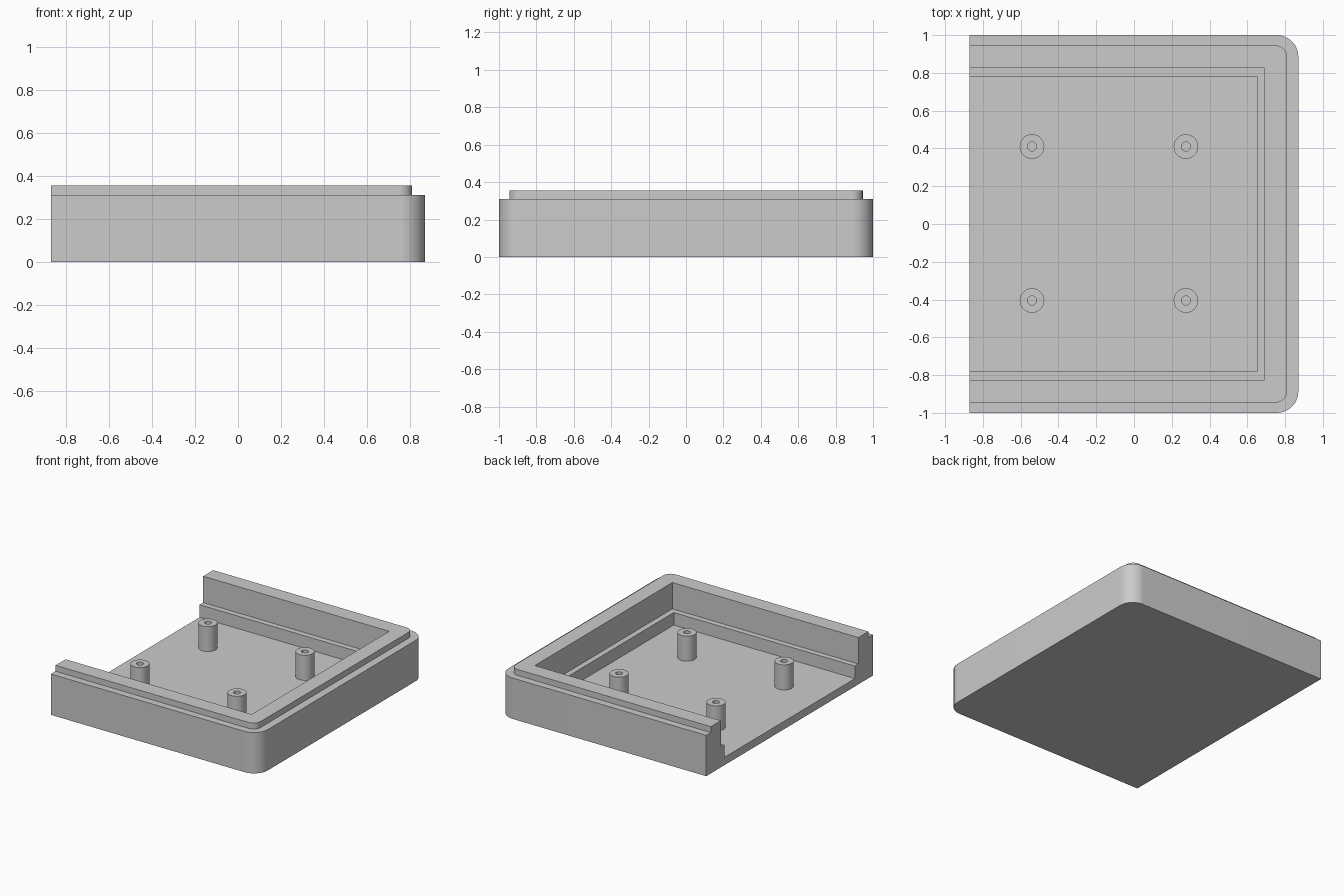
import bpy
import bmesh
from math import sin, cos, pi, radians

if "Cube" in bpy.data.objects:
    bpy.data.objects.remove(bpy.data.objects["Cube"], do_unlink=True)

grey = bpy.data.materials.new("plain_grey")
grey.use_nodes = True
grey.diffuse_color = (0.6, 0.6, 0.6, 1)
grey.node_tree.nodes["Principled BSDF"].inputs["Base Color"].default_value = (0.6, 0.6, 0.6, 1)

OPEN_X = -0.87    # open end of the tray
FLOOR, LEDGE, RIM, LIP = 0.06, 0.155, 0.31, 0.355


def loft(name, sections):
    """Closed solid through a list of (outline, height) sections."""
    bm = bmesh.new()
    rings = [[bm.verts.new((x, y, z)) for x, y in outline] for outline, z in sections]
    n = len(rings[0])
    for low, high in zip(rings, rings[1:]):
        for i in range(n):
            j = (i + 1) % n
            bm.faces.new((low[i], low[j], high[j], high[i]))
    bm.faces.new(rings[0][::-1])
    bm.faces.new(rings[-1])
    bmesh.ops.recalc_face_normals(bm, faces=bm.faces)
    mesh = bpy.data.meshes.new(name)
    bm.to_mesh(mesh)
    bm.free()
    mesh.materials.append(grey)
    obj = bpy.data.objects.new(name, mesh)
    bpy.context.collection.objects.link(obj)
    return obj


def activate(obj):
    bpy.ops.object.select_all(action='DESELECT')
    obj.select_set(True)
    bpy.context.view_layer.objects.active = obj


def rectangle(x0, x1, y):
    return [(x0, -y), (x1, -y), (x1, y), (x0, y)]


def rounded_end(x0, x1, y, r, steps=14):
    """Rectangle whose two corners on the +x side are rounded."""
    arc = [(x1 - r + r * sin(a), y - r + r * cos(a))
           for a in (i * pi / 2 / steps for i in range(steps + 1))]
    return [(x0, y)] + arc + [(px, -py) for px, py in reversed(arc)] + [(x0, -y)]


def circle(cx, cy, r, n=40):
    return [(cx + r * cos(2 * pi * i / n), cy + r * sin(2 * pi * i / n)) for i in range(n)]


def cut(obj, cutter):
    mod = obj.modifiers.new("cut", 'BOOLEAN')
    mod.operation = 'DIFFERENCE'
    mod.solver = 'EXACT'
    mod.object = cutter
    activate(obj)
    bpy.ops.object.modifier_apply(modifier=mod.name)
    bpy.data.objects.remove(cutter, do_unlink=True)


# Tray shell with a stepped lip, made overlong and trimmed at the open end
outer = rounded_end(-1.1, 0.87, 1.0, 0.115)
lip = rounded_end(-1.05, 0.81, 0.945, 0.06)
tray = loft("tray_shell", [(outer, 0), (outer, RIM), (lip, RIM), (lip, LIP)])

# Cavity with a ledge around the floor
lower = rectangle(-1.3, 0.65, 0.782)
upper = rectangle(-1.35, 0.692, 0.825)
cut(tray, loft("cavity_cutter", [(lower, FLOOR), (lower, LEDGE), (upper, LEDGE), (upper, 0.6)]))
end = rectangle(-1.6, OPEN_X, 1.3)
cut(tray, loft("end_cutter", [(end, -0.3), (end, 0.8)]))

# Four hollow screw posts
parts = [tray]
for x, depth in ((-0.54, "right"), (0.275, "left")):
    for y, side in ((-0.405, "front"), (0.41, "back")):
        wall, hole = circle(x, y, 0.065), circle(x, y, 0.024)
        parts.append(loft(f"screw_post_{side}_{depth}",
                          [(wall, FLOOR - 0.005), (wall, 0.25), (hole, 0.25), (hole, FLOOR + 0.002)]))

for part in parts:
    activate(part)
    bpy.ops.object.shade_smooth_by_angle(angle=radians(30))
